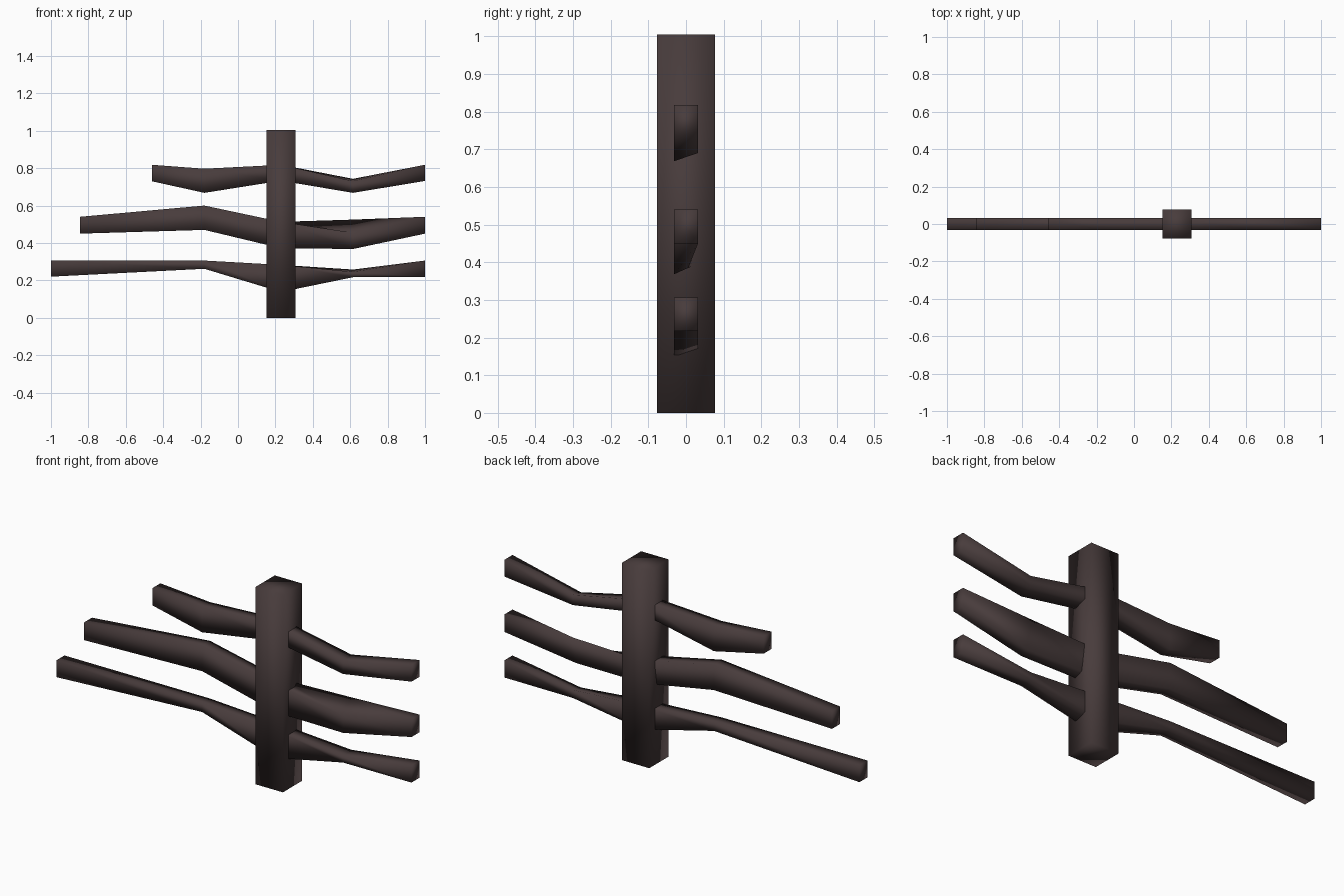
import bpy, bmesh

if "Cube" in bpy.data.objects:
    bpy.data.objects.remove(bpy.data.objects["Cube"])

wood = bpy.data.materials.new("dark brown wood")
wood.diffuse_color = (0.065, 0.045, 0.045, 1)
wood.use_nodes = True
wood.node_tree.nodes["Principled BSDF"].inputs["Base Color"].default_value = wood.diffuse_color

W = 0.032          # half thickness of rails


def finish(name, bm):
    bmesh.ops.recalc_face_normals(bm, faces=bm.faces)
    me = bpy.data.meshes.new(name)
    bm.to_mesh(me)
    bm.free()
    me.materials.append(wood)
    for p in me.polygons:
        p.use_smooth = True
    ob = bpy.data.objects.new(name, me)
    bpy.context.collection.objects.link(ob)
    return ob


def loft(name, rings):
    """Skin a list of four-point rings into a closed beam."""
    bm = bmesh.new()
    vs = [[bm.verts.new(p) for p in r] for r in rings]
    for a, b in zip(vs, vs[1:]):
        for i in range(4):
            j = (i + 1) % 4
            bm.faces.new((a[i], a[j], b[j], b[i]))
    bm.faces.new(vs[0])
    bm.faces.new(vs[-1][::-1])
    return finish(name, bm)


def ring(x, bottom, top, back_lift=0, front_drop=0, back_y=W):
    """Cross-section: front bottom, back bottom, back top, front top."""
    return [(x, -W, bottom), (x, back_y, bottom + back_lift),
            (x, W, top), (x, -W, top - front_drop)]


# upright post
P = 0.077
loft("post", [[(0.23 + sx * P, sy * P, z) for sx, sy in
               ((-1, -1), (1, -1), (1, 1), (-1, 1))] for z in (0, 1.005)])

# three rough-hewn rails passing through the post
loft("top_rail", [
    ring(-0.46, 0.73, 0.818), ring(-0.18, 0.668, 0.797),
    ring(0.23, 0.733, 0.818, 0.02), ring(0.615, 0.668, 0.743, 0.022, 0.012),
    ring(1.0, 0.732, 0.818)])
loft("middle_rail", [
    ring(-0.845, 0.45, 0.54), ring(-0.18, 0.47, 0.60),
    ring(0.23, 0.372, 0.513, 0.015, 0, 0.012),
    ring(0.615, 0.368, 0.525, 0.017, 0.07, 0.006),
    ring(1.0, 0.45, 0.54)])
loft("bottom_rail", [
    ring(-1.0, 0.22, 0.306), ring(-0.18, 0.262, 0.306),
    ring(0.23, 0.138, 0.283, 0.022), ring(0.615, 0.217, 0.258, 0, 0.012),
    ring(1.0, 0.218, 0.306)])
